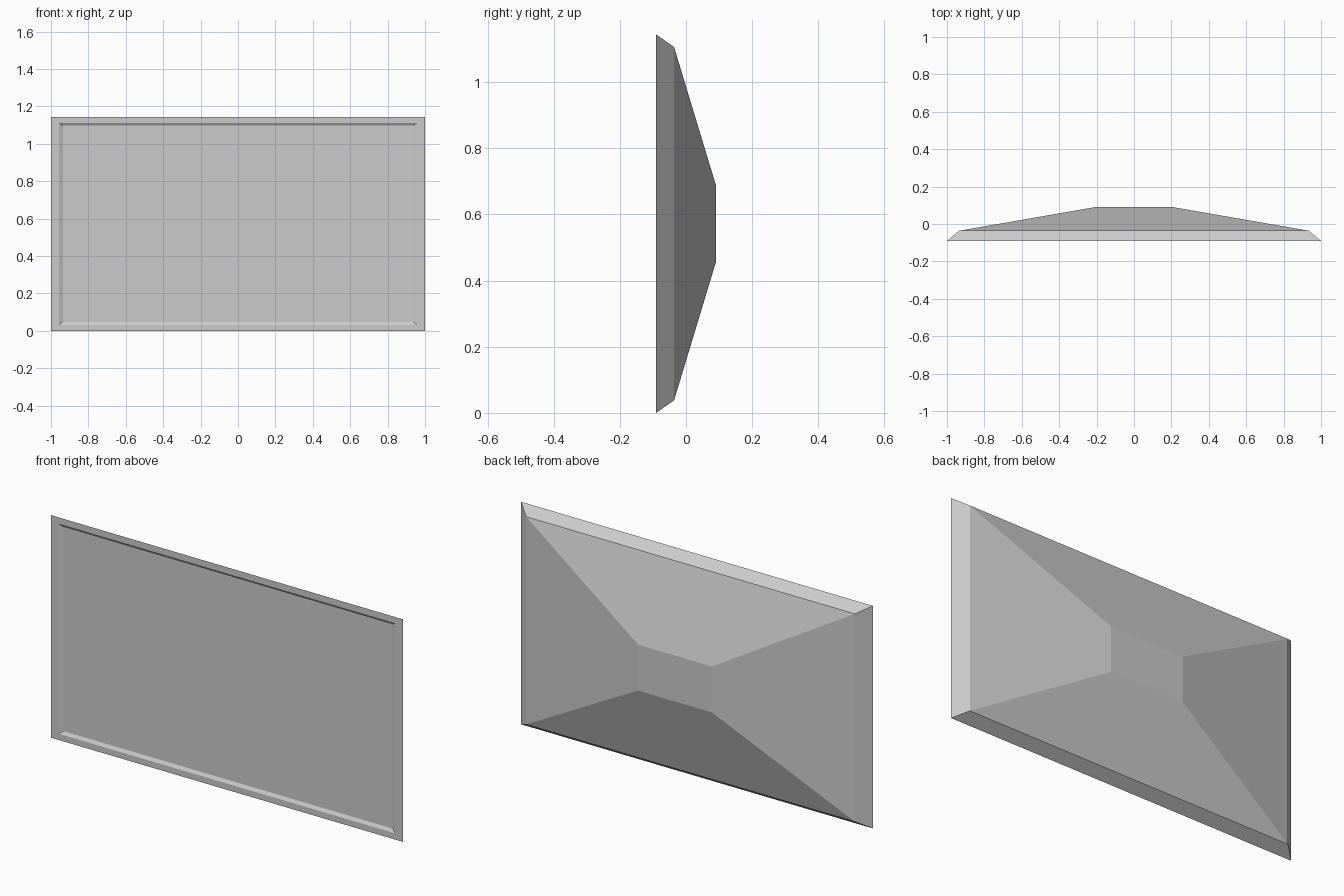
import bpy, bmesh

if "Cube" in bpy.data.objects:
    bpy.data.objects.remove(bpy.data.objects["Cube"])

CZ = 0.572  # height of the panel's centre


def ring(bm, hx, hz, y):
    """Rectangular loop of four vertices facing the front."""
    return [bm.verts.new((sx * hx, y, CZ + sz * hz))
            for sx, sz in ((-1, -1), (1, -1), (1, 1), (-1, 1))]


def build(name, sections, cap_start=False, cap_end=False):
    """Skin a series of rectangular sections (half width, half height, y)."""
    bm = bmesh.new()
    rings = [ring(bm, *s) for s in sections]
    for a, b in zip(rings, rings[1:]):
        for i in range(4):
            j = (i + 1) % 4
            bm.faces.new((a[i], b[i], b[j], a[j]))
    if cap_start:
        bm.faces.new(rings[0])
    if cap_end:
        bm.faces.new(rings[-1][::-1])
    mesh = bpy.data.meshes.new(name)
    bm.to_mesh(mesh)
    bm.free()
    obj = bpy.data.objects.new(name, mesh)
    bpy.context.collection.objects.link(obj)
    # Consistent orientation, running from the back cap to the front
    mesh.flip_normals() if not cap_start else None
    return obj


# Sizes shared by the housing and the screen
SCREEN = (0.936, 0.525, -0.08)

# Housing: tapered back, chamfered rim, front bezel, sloped screen recess
build("housing", [
    (0.21, 0.118, 0.09),
    (0.935, 0.534, -0.036),
    (1.0, 0.572, -0.09),
    (0.957, 0.54, -0.09),
    SCREEN,
], cap_start=False)

# Flat plate closing the back of the housing
build("back_plate", [(0.21, 0.118, 0.09)], cap_end=True).data.flip_normals()

# Recessed flat screen
build("screen", [SCREEN], cap_start=True)
